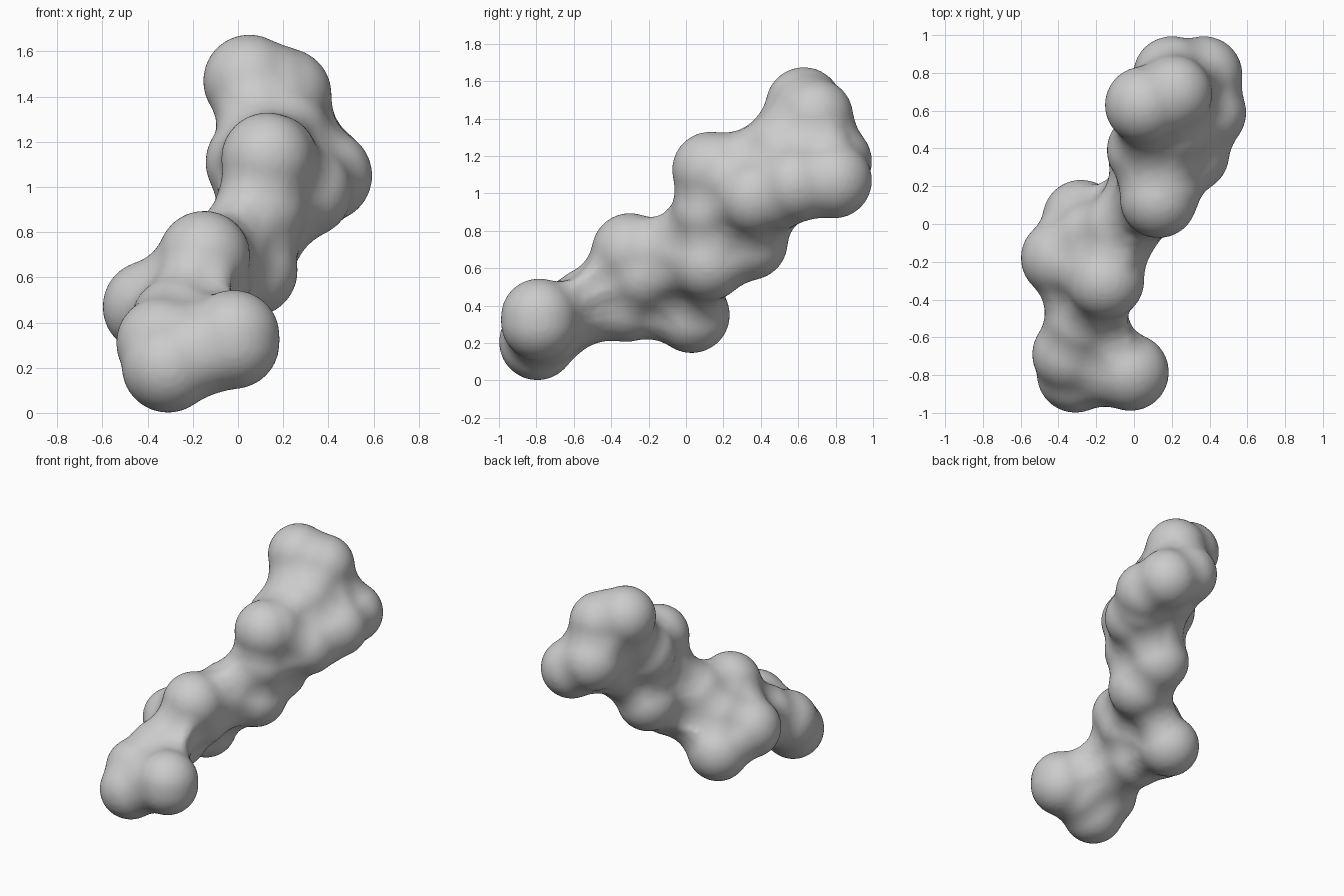
import bpy, bmesh
from mathutils import Matrix

if "Cube" in bpy.data.objects:
    bpy.data.objects.remove(bpy.data.objects["Cube"])

R = 0.206      # lobe radius
PROBE = 0.15   # rounding of the creases between lobes

foot = [(-0.31, -0.795, 0.205), (-0.02, -0.785, 0.34), (-0.02, -0.785, 0.31),
        (-0.335, -0.69, 0.31), (-0.16, -0.76, 0.28), (-0.27, -0.52, 0.40)]
lower_body = [(-0.15, -0.30, 0.69), (-0.395, -0.18, 0.47), (-0.27, -0.32, 0.41),
              (-0.28, 0.03, 0.35), (-0.22, -0.08, 0.55), (-0.07, -0.03, 0.69),
              (-0.15, -0.23, 0.57)]
waist = [(0.06, 0.12, 0.63), (0.07, 0.34, 0.74), (0.10, 0.13, 0.90),
         (0.13, 0.13, 1.125), (0.15, 0.18, 1.12)]
upper_body = [(0.06, 0.39, 1.11), (0.30, 0.37, 0.98), (0.20, 0.51, 1.24),
              (0.39, 0.59, 1.05), (0.37, 0.79, 1.07), (0.20, 0.79, 1.17),
              (0.21, 0.69, 1.41), (0.05, 0.63, 1.47), (0.22, 0.60, 1.07),
              (0.15, 0.66, 1.43), (0.11, 0.52, 1.26), (0.33, 0.49, 1.01)]

# cluster of inflated lobes
bm = bmesh.new()
for c in foot + lower_body + waist + upper_body:
    bmesh.ops.create_icosphere(bm, subdivisions=4, radius=R + PROBE,
                               matrix=Matrix.Translation(c))
mesh = bpy.data.meshes.new("blobby_body")
bm.to_mesh(mesh)
bm.free()
body = bpy.data.objects.new("blobby_body", mesh)
bpy.context.collection.objects.link(body)
bpy.context.view_layer.objects.active = body
body.select_set(True)

# fuse, then shrink back so the creases become fillets
fuse = body.modifiers.new("fuse", 'REMESH')
fuse.mode = 'VOXEL'
fuse.voxel_size = 0.02
soften = body.modifiers.new("soften", 'SMOOTH')
soften.factor, soften.iterations = 0.5, 6
shrink = body.modifiers.new("shrink", 'DISPLACE')
shrink.mid_level, shrink.strength = 0.0, -PROBE
refuse = body.modifiers.new("refuse", 'REMESH')
refuse.mode = 'VOXEL'
refuse.voxel_size = 0.016
refuse.use_smooth_shade = True
polish = body.modifiers.new("polish", 'SMOOTH')
polish.factor, polish.iterations = 0.5, 6
bpy.ops.object.shade_smooth()
